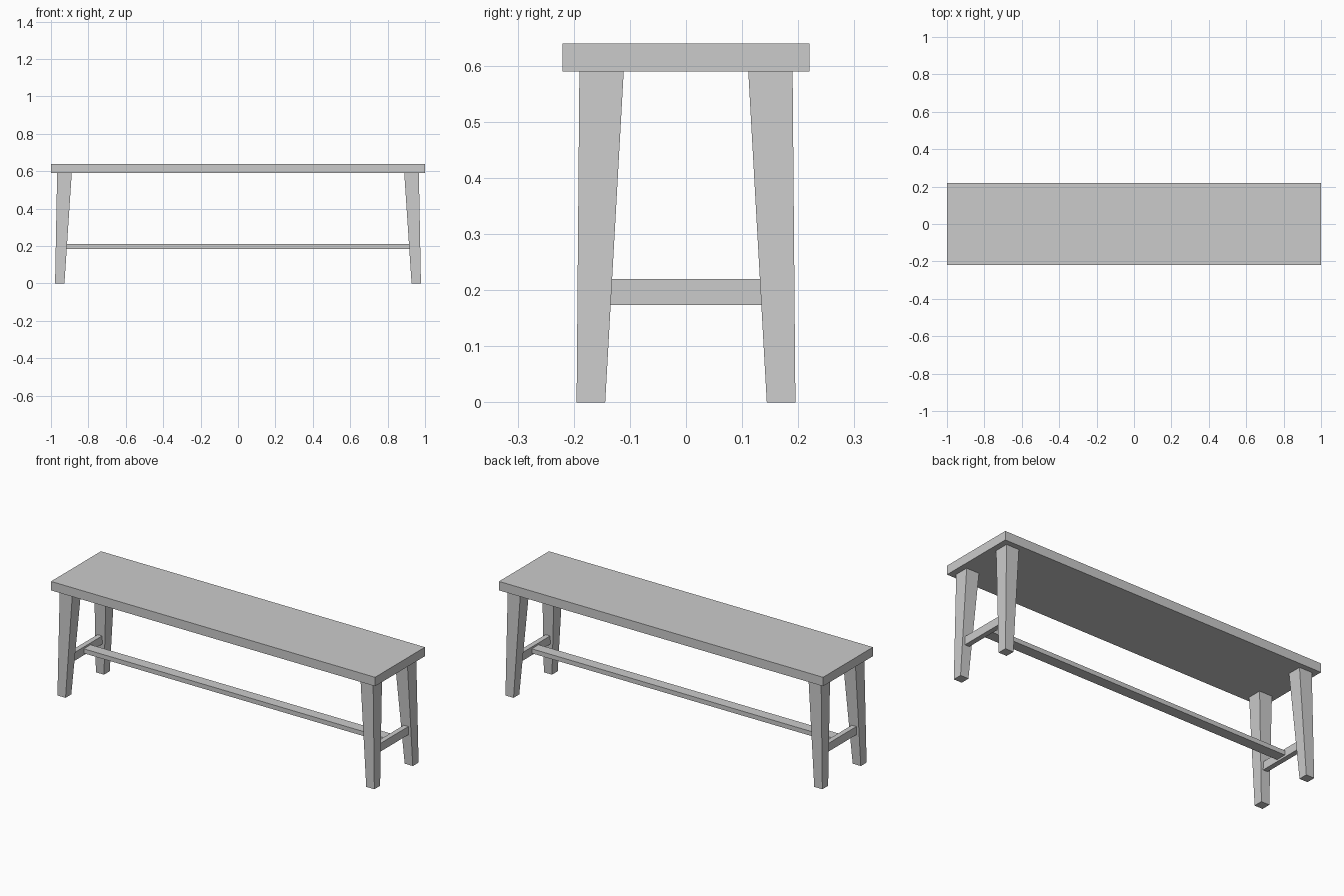
import bpy, bmesh

if "Cube" in bpy.data.objects:
    bpy.data.objects.remove(bpy.data.objects["Cube"])


def frustum(name, bottom, top, z0, z1):
    """Block between two (x0, x1, y0, y1) rectangles at heights z0 and z1."""
    bm = bmesh.new()
    rings = []
    for (x0, x1, y0, y1), z in ((bottom, z0), (top, z1)):
        rings.append([bm.verts.new((x, y, z))
                      for x, y in ((x0, y0), (x1, y0), (x1, y1), (x0, y1))])
    low, high = rings
    bm.faces.new(low[::-1])
    bm.faces.new(high)
    for i in range(4):
        j = (i + 1) % 4
        bm.faces.new((low[i], low[j], high[j], high[i]))
    mesh = bpy.data.meshes.new(name)
    bm.to_mesh(mesh)
    bm.free()
    obj = bpy.data.objects.new(name, mesh)
    bpy.context.collection.objects.link(obj)
    return obj


def box(name, rect, z0, z1):
    return frustum(name, rect, rect, z0, z1)


def mirrored(rect, sx, sy):
    x0, x1, y0, y1 = rect
    return (*sorted((sx * x0, sx * x1)), *sorted((sy * y0, sy * y1)))


# Seat plank
box("seat", (-1.0, 1.0, -0.22, 0.22), 0.59, 0.64)

# Tapered, splayed legs
LEG_BOTTOM = (0.928, 0.978, 0.144, 0.195)
LEG_TOP = (0.889, 0.967, 0.111, 0.19)
for sx, side in ((-1, "left"), (1, "right")):
    for sy, end in ((-1, "front"), (1, "back")):
        frustum(f"{end}_{side}_leg", mirrored(LEG_BOTTOM, sx, sy),
                mirrored(LEG_TOP, sx, sy), 0.0, 0.59)
    # Short stretcher between the two legs of each end
    box(f"{side}_stretcher", mirrored((0.931, 0.959, -0.135, 0.135), sx, 1),
        0.174, 0.22)

# Long stretcher joining both ends
box("long_stretcher", (-0.935, 0.935, -0.03, 0.03), 0.185, 0.21)
